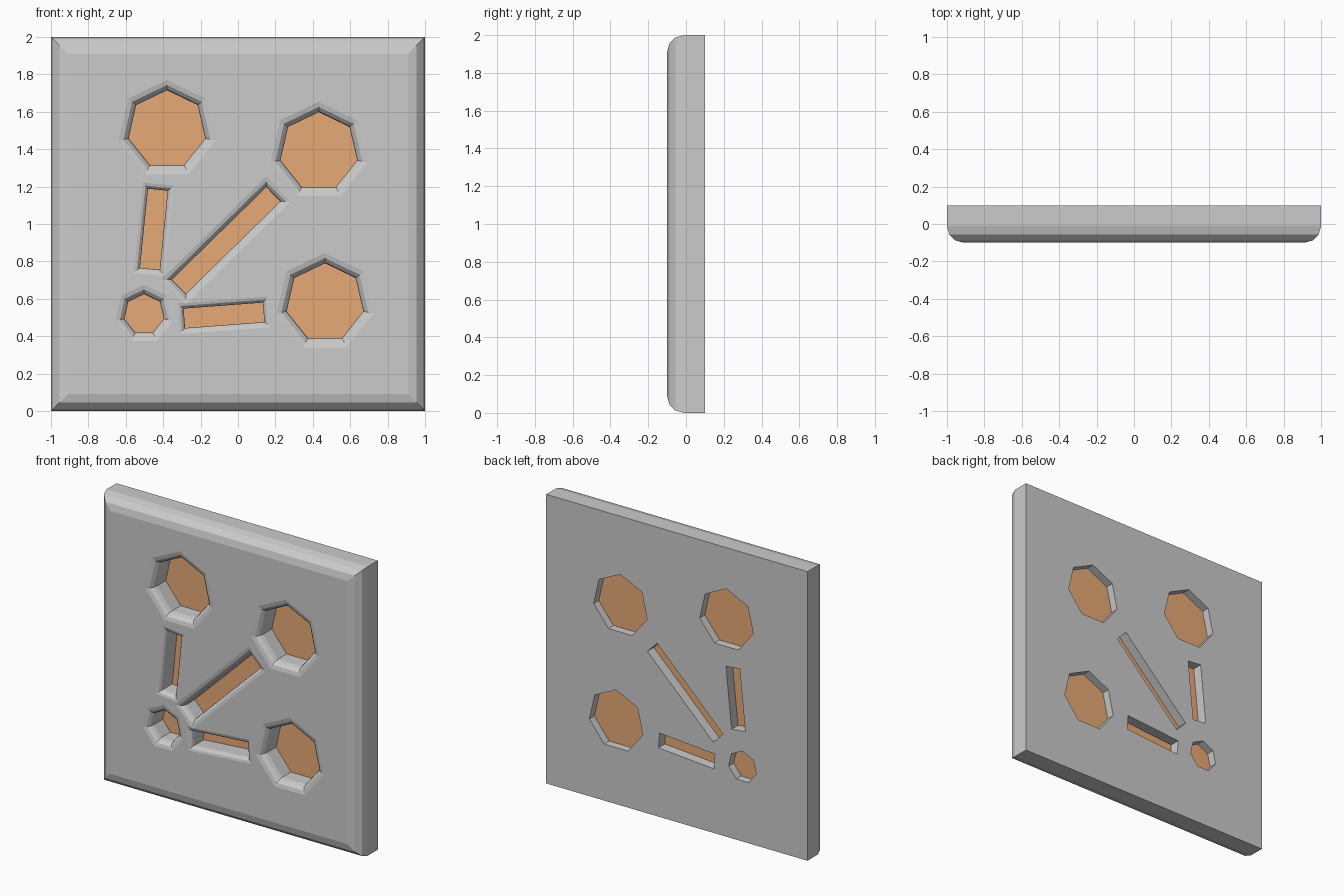
import bpy, bmesh
from math import sin, cos, pi, radians
from mathutils import Vector

if "Cube" in bpy.data.objects:
    bpy.data.objects.remove(bpy.data.objects["Cube"])


def offset_poly(pts, d):
    """Grow a convex counter-clockwise outline by d with mitred corners."""
    out = []
    for i, p in enumerate(pts):
        a = (p - pts[i - 1]).normalized()
        b = (pts[(i + 1) % len(pts)] - p).normalized()
        na, nb = Vector((a.y, -a.x)), Vector((b.y, -b.x))
        out.append(p + (na + nb) * d / (1 + na.dot(nb)))
    return out


def finish(name, bm):
    me = bpy.data.meshes.new(name)
    bm.to_mesh(me)
    bm.free()
    ob = bpy.data.objects.new(name, me)
    bpy.context.collection.objects.link(ob)
    return ob


def loft(name, pts, rings):
    """Skin an x/z outline through rings of (offset, y), ordered front to back."""
    bm = bmesh.new()
    loops = [[bm.verts.new((p.x, y, p.y)) for p in offset_poly(pts, o)]
             for o, y in rings]
    n = len(pts)
    for r, s in zip(loops, loops[1:]):
        for i in range(n):
            j = (i + 1) % n
            bm.faces.new((r[i], s[i], s[j], r[j]))
    bm.faces.new(loops[0])
    bm.faces.new(loops[-1][::-1])
    return finish(name, bm)


def heptagon(x, z, r):
    return [Vector((x + r * cos(pi / 2 + 2 * pi * k / 7),
                    z + r * sin(pi / 2 + 2 * pi * k / 7))) for k in range(7)]


def slot(x, z, length, width, angle):
    c, s = cos(radians(angle)), sin(radians(angle))
    return [Vector((x + u * c - v * s, z + u * s + v * c)) for u, v in
            ((-length / 2, -width / 2), (length / 2, -width / 2),
             (length / 2, width / 2), (-length / 2, width / 2))]


FRONT, BACK, SEGS = -0.1, 0.1, 3
arc = [pi / 2 * k / SEGS for k in range(SEGS + 1)]

# name, outline, rounded rim size, panel depth
openings = [
    ("upper_left_window", heptagon(-0.38, 1.505, 0.21), 0.05, 0.045),
    ("upper_right_window", heptagon(0.432, 1.388, 0.21), 0.05, 0.045),
    ("lower_right_window", heptagon(0.465, 0.58, 0.21), 0.05, 0.045),
    ("small_window", heptagon(-0.502, 0.517, 0.108), 0.045, 0.045),
    ("upright_slot", slot(-0.45, 0.972, 0.425, 0.106, 84.2), 0.03, 0.03),
    ("diagonal_slot", slot(-0.064, 0.912, 0.706, 0.106, 44.4), 0.04, 0.03),
    ("level_slot", slot(-0.075, 0.512, 0.425, 0.104, 4.3), 0.03, 0.03),
]

# Plate with rounded front border
R = 0.09
plate = loft("plate", slot(0, 1, 2, 2, 0),
             [(-R * (1 - sin(t)), FRONT + R * (1 - cos(t))) for t in arc]
             + [(0, BACK)])

# Cut each opening, flared towards the front
cutters = []
for name, pts, b, _ in openings:
    rim = [(b * (1 - sin(t)), FRONT + b * (1 - cos(t))) for t in arc]
    cutter = loft(name + "_cutter", pts,
                  [(b, FRONT - 0.1)] + rim + [(0, BACK + 0.1)])
    cutter.hide_render = True
    cutters.append(cutter)
    mod = plate.modifiers.new(name, 'BOOLEAN')
    mod.operation, mod.solver, mod.object = 'DIFFERENCE', 'EXACT', cutter

deps = bpy.context.evaluated_depsgraph_get()
cut = bpy.data.meshes.new_from_object(plate.evaluated_get(deps))
plate.modifiers.clear()
plate.data = cut
for cutter in cutters:
    bpy.data.objects.remove(cutter)

# Orange panels set inside the openings
orange = bpy.data.materials.new("orange")
orange.diffuse_color = (0.8, 0.4, 0.18, 1)
orange.use_nodes = True
orange.node_tree.nodes["Principled BSDF"].inputs["Base Color"].default_value = orange.diffuse_color
for name, pts, _, y in openings:
    bm = bmesh.new()
    bm.faces.new([bm.verts.new((p.x, y, p.y)) for p in pts])
    finish(name + "_panel", bm).data.materials.append(orange)
